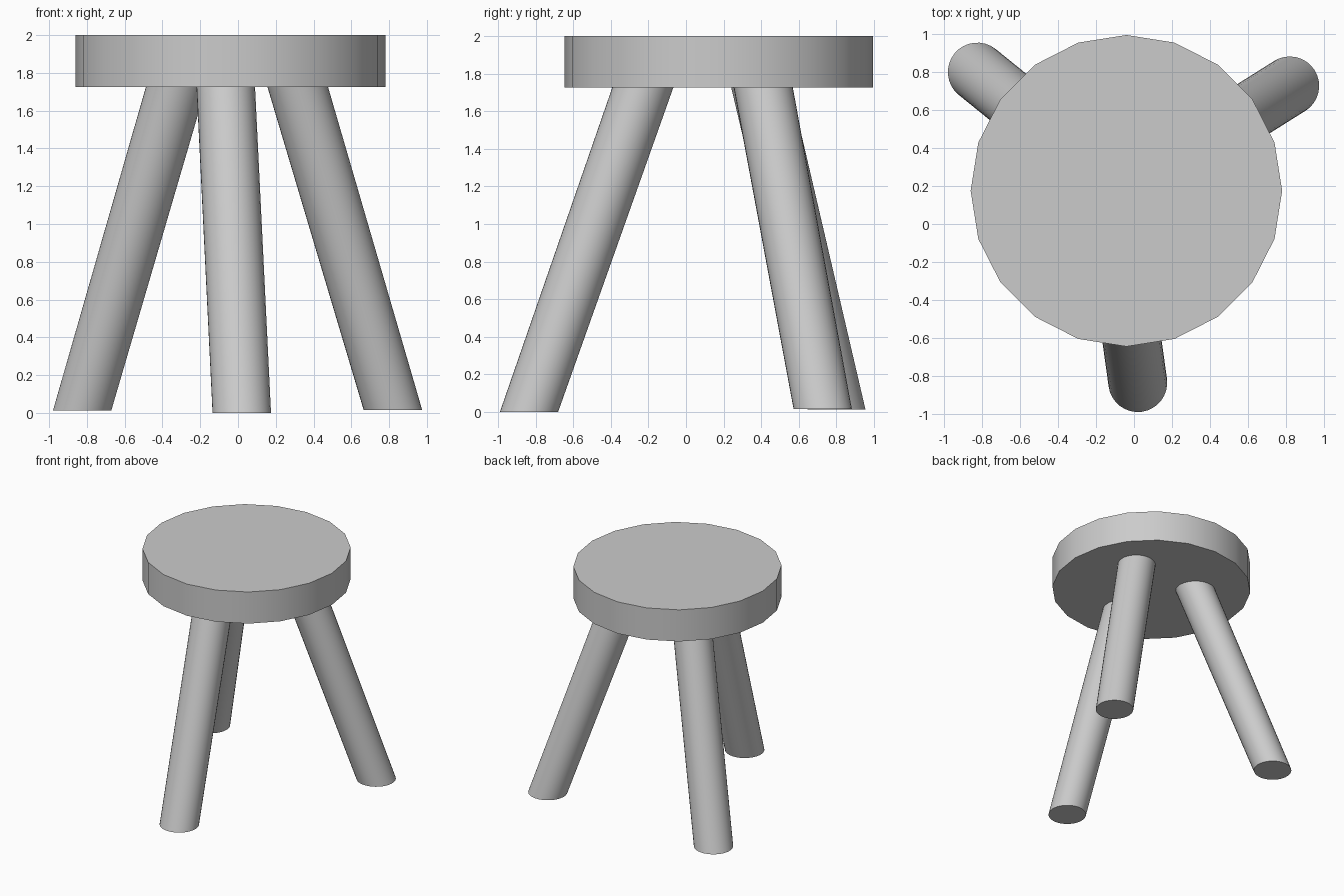
import bpy, bmesh, math
from mathutils import Vector

if "Cube" in bpy.data.objects:
    bpy.data.objects.remove(bpy.data.objects["Cube"])

SEAT_BOTTOM = 1.725


def smooth(obj):
    bpy.ops.object.select_all(action='DESELECT')
    obj.select_set(True)
    bpy.context.view_layer.objects.active = obj
    bpy.ops.object.shade_smooth_by_angle(angle=math.radians(30))


def make_leg(name, foot, head, radius=0.155, sides=32):
    """Slanted round leg with level ends, slightly stretched along its lean at the top."""
    foot, head = Vector(foot), Vector(head)
    out = (foot - head).to_2d().normalized()
    side = Vector((-out.y, out.x))
    bm = bmesh.new()
    rings = []
    for centre, stretch in ((foot, 1.0), (head, 1.05)):
        ring = []
        for i in range(sides):
            a = math.tau * i / sides
            p = out * (radius * stretch * math.cos(a)) + side * (radius * math.sin(a))
            ring.append(bm.verts.new(centre + p.to_3d()))
        rings.append(ring)
    low, high = rings
    for i in range(sides):
        j = (i + 1) % sides
        bm.faces.new((low[i], low[j], high[j], high[i]))
    bm.faces.new(list(reversed(low)))
    bm.faces.new(high)
    mesh = bpy.data.meshes.new(name)
    bm.to_mesh(mesh)
    bm.free()
    obj = bpy.data.objects.new(name, mesh)
    bpy.context.collection.objects.link(obj)
    smooth(obj)


# Seat: thick 20-sided disc
bpy.ops.mesh.primitive_cylinder_add(
    vertices=20, radius=0.82, depth=2 - SEAT_BOTTOM,
    location=(-0.04, 0.175, (2 + SEAT_BOTTOM) / 2))
seat = bpy.context.object
seat.name = "seat"
smooth(seat)

# Three splayed legs, just entering the seat
TOP = SEAT_BOTTOM + 0.005
make_leg("front_leg", (0.02, -0.835, 0.0), (-0.065, -0.228, TOP))
make_leg("back_left_leg", (-0.825, 0.80, 0.013), (-0.327, 0.397, TOP))
make_leg("back_right_leg", (0.82, 0.727, 0.016), (0.315, 0.41, TOP))
